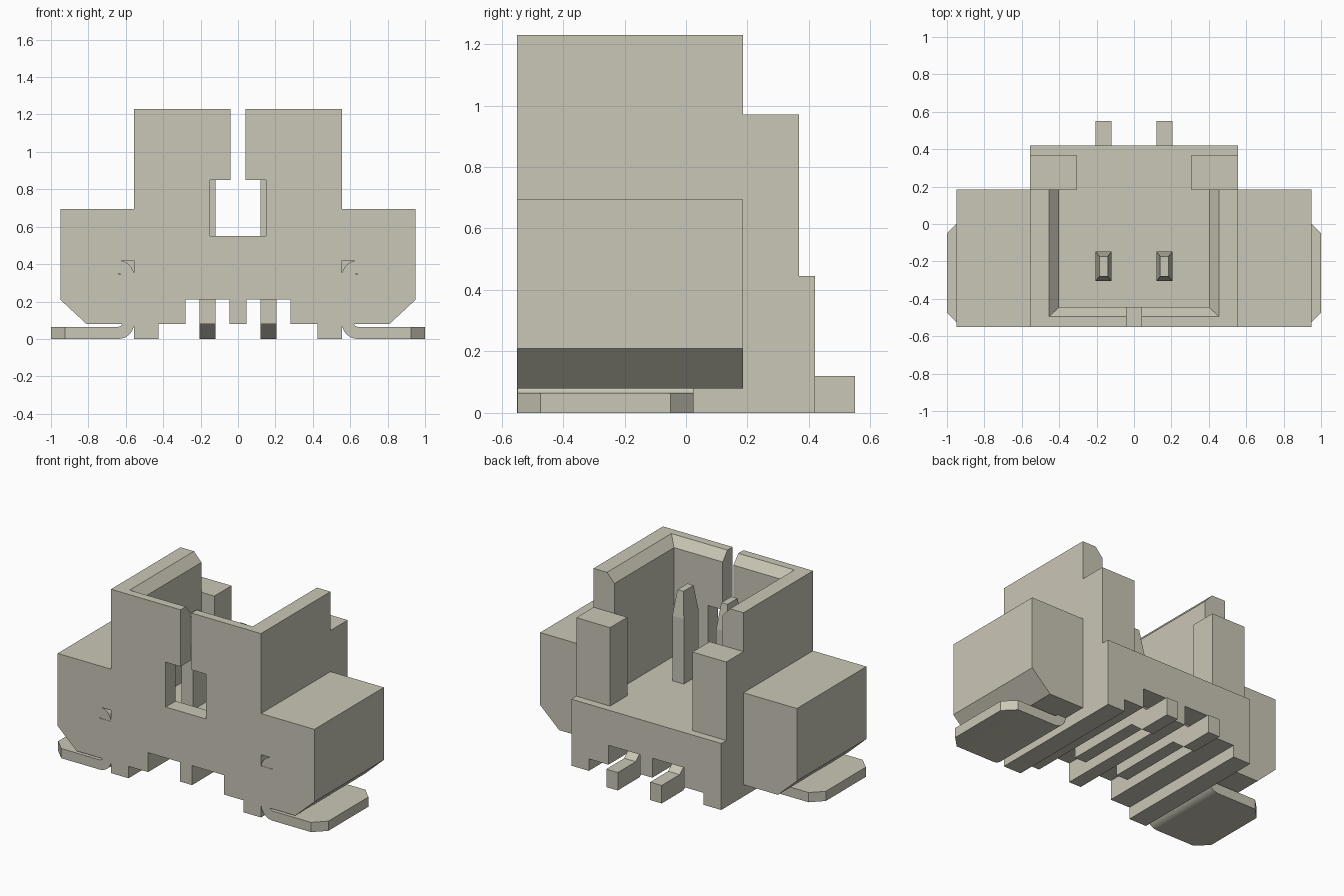
import bpy, bmesh, math

cube = bpy.data.objects.get("Cube")
if cube:
    bpy.data.objects.remove(cube, do_unlink=True)

# Single warm ivory material
ivory = bpy.data.materials.new("warm_ivory")
ivory.use_nodes = True
COLOUR = (0.59, 0.57, 0.47, 1)
ivory.diffuse_color = COLOUR
for node in ivory.node_tree.nodes:
    if node.type == 'BSDF_PRINCIPLED':
        node.inputs["Base Color"].default_value = COLOUR


def finish(name, bm):
    bmesh.ops.recalc_face_normals(bm, faces=bm.faces)
    mesh = bpy.data.meshes.new(name)
    bm.to_mesh(mesh)
    bm.free()
    mesh.materials.append(ivory)
    obj = bpy.data.objects.new(name, mesh)
    bpy.context.collection.objects.link(obj)
    return obj


def loft(name, rings):
    """Skin a list of equal-length point rings and cap both ends."""
    bm = bmesh.new()
    rows = [[bm.verts.new(p) for p in ring] for ring in rings]
    n = len(rows[0])
    for a, b in zip(rows, rows[1:]):
        for i in range(n):
            j = (i + 1) % n
            bm.faces.new((a[i], a[j], b[j], b[i]))
    bm.faces.new(rows[0])
    bm.faces.new(rows[-1])
    return finish(name, bm)


def prism_y(name, profile, y0, y1):
    return loft(name, [[(x, y, z) for x, z in profile] for y in (y0, y1)])


def prism_x(name, profile, x0, x1):
    return loft(name, [[(x, y, z) for y, z in profile] for x in (x0, x1)])


def rect(x0, x1, y0, y1, z):
    return [(x0, y0, z), (x1, y0, z), (x1, y1, z), (x0, y1, z)]


def box(name, x0, x1, y0, y1, z0, z1):
    return loft(name, [rect(x0, x1, y0, y1, z0), rect(x0, x1, y0, y1, z1)])


def apply_modifier(obj, mod):
    bpy.context.view_layer.objects.active = obj
    bpy.ops.object.modifier_apply(modifier=mod.name)


def cut(obj, cutter):
    mod = obj.modifiers.new("cut", 'BOOLEAN')
    mod.operation = 'DIFFERENCE'
    mod.solver = 'EXACT'
    mod.object = cutter
    apply_modifier(obj, mod)
    bpy.data.objects.remove(cutter, do_unlink=True)


def mirror(obj):
    apply_modifier(obj, obj.modifiers.new("mirror", 'MIRROR'))


def symmetric(half):
    return half + [(-x, z) for x, z in reversed(half)]


def arc(cx, cz, r, start, end, steps=8):
    angles = [math.radians(start + (end - start) * i / steps) for i in range(steps + 1)]
    return [(cx + r * math.cos(a), cz + r * math.sin(a)) for a in angles]


FRONT, WALL_BACK, BACK = -0.55, 0.185, 0.42
HALF, FLOOR, TOP = 0.555, 0.445, 1.23

# Stepped underside with ribs, from the centre outwards
underside = [(0.045, 0.08), (0.045, 0.21), (0.28, 0.21), (0.28, 0.08),
             (0.425, 0.08), (0.425, 0), (HALF, 0)]

# Housing with side wings
wing = [(HALF, 0.08), (0.81, 0.08), (0.95, 0.21), (0.95, 0.695), (HALF, 0.695), (HALF, TOP)]
housing = prism_y("housing", symmetric(underside + wing), FRONT, WALL_BACK)

# Open-backed cavity with a chamfered rim
cut(housing, loft("cavity_cutter", [rect(-0.40, 0.40, -0.445, 0.3, FLOOR),
                                    rect(-0.40, 0.40, -0.445, 0.3, 1.17),
                                    rect(-0.51, 0.51, -0.545, 0.3, 1.29)]))
# Keyed slot and window in the front wall
cut(housing, prism_y("slot_cutter", symmetric([(0.15, 0.55), (0.15, 0.85), (0.04, 0.85), (0.04, 1.4)]),
                     -0.7, -0.4))
# Corner pockets holding the bent tabs
for side in (-1, 1):
    x0, x1 = sorted((side * HALF, side * 0.64))
    cut(housing, box("pocket_cutter", x0, x1, -0.7, 0.025, 0.345, 0.42))

# Rear base and rear posts
prism_y("rear_base", symmetric(underside + [(HALF, FLOOR)]), WALL_BACK, BACK)
posts = box("rear_posts", 0.305, HALF, WALL_BACK, 0.367, FLOOR, 0.97)
mirror(posts)

# Bent solder tabs
tab_profile = ([(1, 0)] + arc(0.64, 0.085, 0.085, 270, 180) + arc(0.64, 0.335, 0.085, 180, 90)
               + [(0.72, 0.42), (0.72, 0.35)] + arc(0.64, 0.33, 0.02, 90, 180)
               + arc(0.64, 0.085, 0.02, 180, 270) + [(1, 0.065)])
tabs = prism_y("solder_tabs", tab_profile, -0.548, 0.025)
bm = bmesh.new()
bm.from_mesh(tabs.data)
corners = [e for e in bm.edges if all(v.co.x > 0.99 for v in e.verts)
           and abs(e.verts[0].co.z - e.verts[1].co.z) > 0.05]
bmesh.ops.bevel(bm, geom=corners, offset=0.075, segments=1, affect='EDGES')
bm.to_mesh(tabs.data)
bm.free()
mirror(tabs)
bpy.ops.object.select_all(action='DESELECT')
tabs.select_set(True)
bpy.context.view_layer.objects.active = tabs
bpy.ops.object.shade_smooth_by_angle(angle=math.radians(30))

# Contact pins with pointed tips
tips = loft("pin_posts", [rect(0.12, 0.205, -0.305, -0.148, 0.15),
                          rect(0.12, 0.205, -0.305, -0.148, 0.88),
                          rect(0.14, 0.185, -0.28, -0.173, 1.05)])
mirror(tips)

# Pin legs cranked down to the rear feet
leg = [(-0.305, 0.08), (0.22, 0.08), (0.32, 0), (0.55, 0),
       (0.55, 0.12), (0.36, 0.12), (0.26, 0.212), (-0.305, 0.212)]
legs = prism_x("pin_legs", leg, 0.12, 0.205)
mirror(legs)
